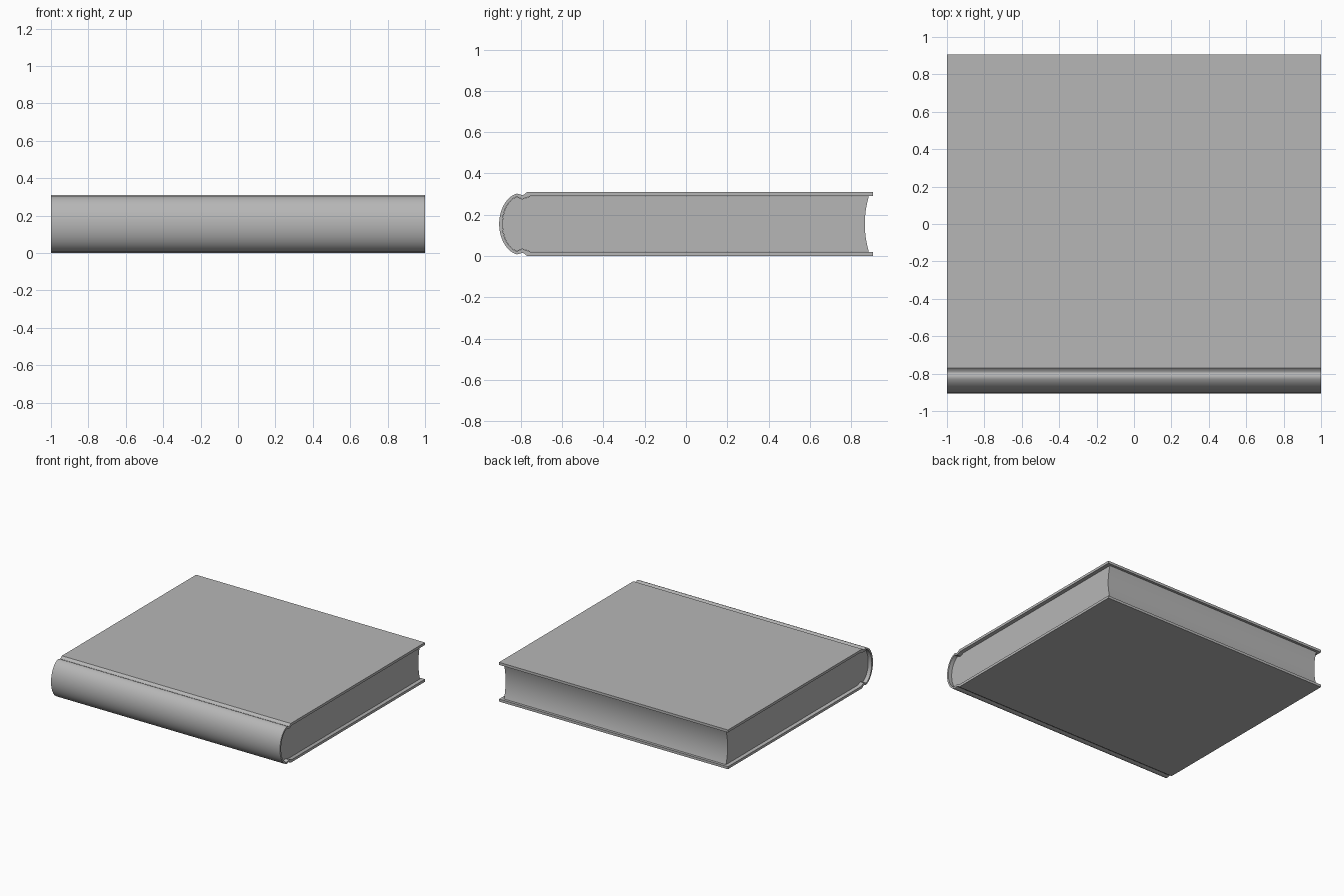
import bpy, bmesh, math

if "Cube" in bpy.data.objects:
    bpy.data.objects.remove(bpy.data.objects["Cube"])

MID = 0.155  # mid height of the closed book

grey = bpy.data.materials.new("mid_grey")
grey.diffuse_color = (0.47, 0.47, 0.47, 1)
grey.use_nodes = True
grey.node_tree.nodes["Principled BSDF"].inputs["Base Color"].default_value = grey.diffuse_color


def extrude_profile(name, points, half_width):
    """Prism along x from a closed (y, z) outline."""
    bm = bmesh.new()
    face = bm.faces.new([bm.verts.new((-half_width, y, z)) for y, z in points])
    ext = bmesh.ops.extrude_face_region(bm, geom=[face])
    verts = [g for g in ext["geom"] if isinstance(g, bmesh.types.BMVert)]
    bmesh.ops.translate(bm, verts=verts, vec=(2 * half_width, 0, 0))
    bmesh.ops.recalc_face_normals(bm, faces=bm.faces)
    mesh = bpy.data.meshes.new(name)
    bm.to_mesh(mesh)
    bm.free()
    mesh.materials.append(grey)
    obj = bpy.data.objects.new(name, mesh)
    bpy.context.collection.objects.link(obj)
    bpy.ops.object.select_all(action="DESELECT")
    bpy.context.view_layer.objects.active = obj
    obj.select_set(True)
    bpy.ops.object.shade_smooth_by_angle(angle=math.radians(30))
    return obj


def spine_arc(ry, rz, steps=14):
    """Part of an ellipse from the hinge bump to the middle of the spine."""
    a0 = math.radians(12)
    arc = []
    for i in range(steps + 1):
        a = a0 + (math.pi / 2 - a0) * i / steps
        y = -0.82 - ry * (math.sin(a) - math.sin(a0)) / (1 - math.sin(a0))
        arc.append((y, MID + rz * math.cos(a) / math.cos(a0)))
    return arc


def mirrored(half):
    """Add the lower half; the last point lies on the mid plane."""
    return half + [(y, 2 * MID - z) for y, z in reversed(half[:-1])]


# Cover: boards, hinge grooves and rounded spine in one C-shaped section
outer = [(0.905, 0.31), (-0.77, 0.31), (-0.780, 0.301), (-0.787, 0.297),
         (-0.794, 0.295), (-0.801, 0.297), (-0.810, 0.301)]
outer += spine_arc(0.085, 0.147)
inner = [(0.905, 0.29), (-0.755, 0.29), (-0.778, 0.281), (-0.795, 0.277),
         (-0.807, 0.282)] + spine_arc(0.07, 0.132)
extrude_profile("cover", mirrored(outer) + mirrored(inner)[::-1], 1.0)

# Page block: follows the inside of the cover, hollow fore-edge
back = [(-0.755, 0.289), (-0.778, 0.280), (-0.795, 0.276),
        (-0.807, 0.281)] + spine_arc(0.069, 0.131)
fore = []
for i in range(17):
    t = -1 + i / 8
    fore.append((0.866 + 0.02 * t * t, MID + 0.134 * t))
extrude_profile("page_block", mirrored(back) + fore, 0.97)
